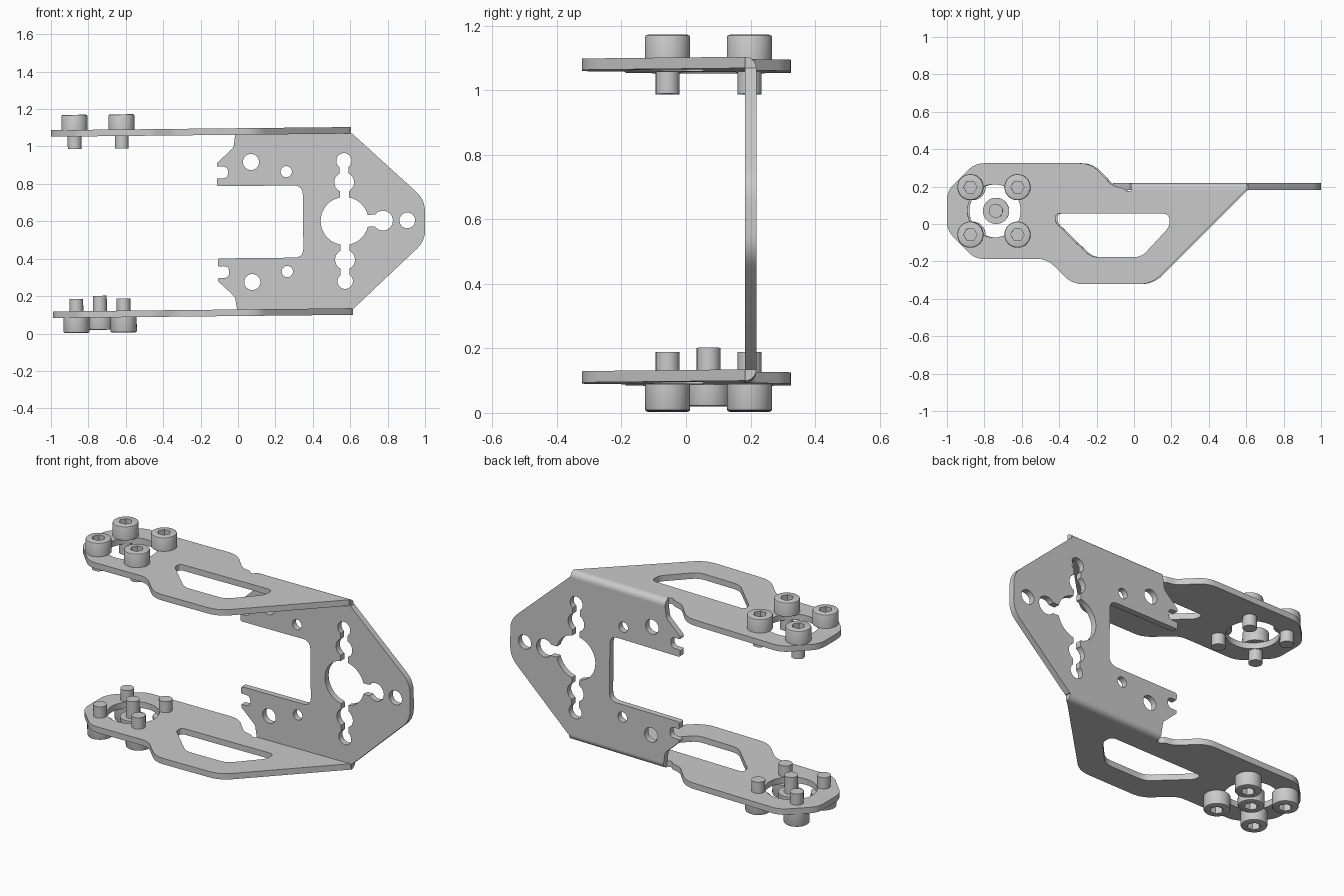
import bpy, bmesh, math
from mathutils import Matrix, Vector

if "Cube" in bpy.data.objects:
    bpy.data.objects.remove(bpy.data.objects["Cube"])

MID = 0.5955               # height of the mirror plane
T = 0.035                  # sheet thickness
INNER, OUTER = 0.467, 0.502
TILT = Matrix.Translation((0, 0, MID)) @ Matrix.Rotation(-math.radians(0.6), 4, 'Y')

metal = bpy.data.materials.new("grey metal")
metal.use_nodes = True
colour = (0.59, 0.59, 0.59, 1)
metal.diffuse_color = colour
metal.node_tree.nodes["Principled BSDF"].inputs["Base Color"].default_value = colour


def rounded(corners, steps=5):
    """Outline with each corner (x, y, cut length) rounded off."""
    out = []
    for i, (x, y, d) in enumerate(corners):
        p = Vector((x, y))
        if d == 0:
            out.append(p)
            continue
        a = Vector(corners[i - 1][:2]) - p
        b = Vector(corners[(i + 1) % len(corners)][:2]) - p
        a, b = p + a.normalized() * d, p + b.normalized() * d
        for k in range(steps + 1):
            t = k / steps
            out.append(a * (1 - t) ** 2 + p * 2 * t * (1 - t) + b * t * t)
    return out


def circle(x, y, r, n=32):
    return [Vector((x + r * math.cos(2 * math.pi * k / n),
                    y + r * math.sin(2 * math.pi * k / n))) for k in range(n)]


def box(x0, y0, x1, y1):
    return [Vector(p) for p in ((x0, y0), (x1, y0), (x1, y1), (x0, y1))]


def add_prism(bm, points, z0, z1):
    face = bm.faces.new([bm.verts.new((p.x, p.y, z0)) for p in points])
    ext = bmesh.ops.extrude_face_region(bm, geom=[face])
    verts = [v for v in ext["geom"] if isinstance(v, bmesh.types.BMVert)]
    bmesh.ops.translate(bm, verts=verts, vec=(0, 0, z1 - z0))
    bmesh.ops.recalc_face_normals(bm, faces=bm.faces)


def prism(name, points, z0, z1):
    bm = bmesh.new()
    add_prism(bm, points, z0, z1)
    return finish(name, bm)


def finish(name, bm):
    mesh = bpy.data.meshes.new(name)
    bm.to_mesh(mesh)
    bm.free()
    mesh.materials.append(metal)
    obj = bpy.data.objects.new(name, mesh)
    bpy.context.collection.objects.link(obj)
    return obj


def cut(obj, points, z0=-1, z1=1):
    """Cut a prism-shaped opening through an object."""
    cutter = prism("cutter", points, z0, z1)
    mod = obj.modifiers.new("opening", 'BOOLEAN')
    mod.operation, mod.solver, mod.object = 'DIFFERENCE', 'EXACT', cutter
    bpy.context.view_layer.objects.active = obj
    bpy.ops.object.modifier_apply(modifier=mod.name)
    bpy.data.objects.remove(cutter)


def mirrored(obj, name):
    """Copy of an object flipped to the lower side."""
    copy = bpy.data.objects.new(name, obj.data.copy())
    copy.data.transform(Matrix.Scale(-1, 4, (0, 0, 1)))
    copy.data.flip_normals()
    bpy.context.collection.objects.link(copy)
    parts.append(copy)


parts = []
BEND_Y = 0.183

# Side arms: long flanges with a window and a round mounting hole
arm = prism("upper_arm", rounded([
    (-0.995, -0.035, .05), (-0.845, -0.187, .05), (-0.46, -0.187, .05), (-0.325, -0.322, .06),
    (0.10, -0.322, .07), (0.604, BEND_Y, 0), (0, BEND_Y, 0), (-0.03, 0.17, .01),
    (-0.05, 0.19, .01), (-0.11, 0.205, .02), (-0.225, 0.325, .06), (-0.845, 0.325, .05),
    (-0.995, 0.175, .05)]), INNER, OUTER)
cut(arm, rounded([(-0.415, 0.055, .022), (-0.415, 0.008, .022), (-0.225, -0.177, .04),
                  (0.045, -0.177, .04), (0.195, -0.015, .03), (0.195, 0.055, .035)]))
CX, CY = -0.743, 0.07
cut(arm, circle(CX, CY, 0.142, 48))
parts.append(arm)
mirrored(arm, "lower_arm")

# Web plate, drawn flat and then stood upright at the back
half = [(1.0, 0.11, .06), (0.615, INNER, 0), (-0.01, INNER, 0), (-0.02, 0.40, .012),
        (-0.11, 0.315, .008), (-0.11, 0.298, .005), (-0.05, 0.298, .03), (-0.05, 0.235, .03),
        (-0.11, 0.235, .005), (-0.11, 0.193, .01), (0.348, 0.193, .05)]
web = prism("web_plate", rounded(half + [(x, -y, d) for x, y, d in reversed(half)]), 0, T)
HX = 0.57
cut(web, circle(HX, 0, 0.128, 48))
cut(web, circle(0.775, 0, 0.053))
cut(web, box(HX, -0.032, 0.775, 0.032))
cut(web, circle(0.905, 0, 0.042))
for s in (1, -1):
    cut(web, circle(HX, s * 0.207, 0.053))
    cut(web, circle(HX, s * 0.322, 0.041))
    cut(web, box(HX - 0.024, min(0, s * 0.3), HX + 0.024, max(0, s * 0.3)))
    cut(web, circle(0.073, s * 0.321, 0.043))
    cut(web, circle(0.261, s * 0.267, 0.03))
web.data.transform(Matrix.Translation((0, BEND_Y + T, 0)) @ Matrix.Rotation(math.pi / 2, 4, 'X'))
parts.append(web)

# Rounded bends joining the arms to the web
arc = [Vector((0, 0))] + [Vector((T * math.cos(k * math.pi / 16), T * math.sin(k * math.pi / 16)))
                          for k in range(9)]
bend = prism("upper_bend", arc, -0.01, 0.61)
to_x = Matrix(((0, 0, 1, 0), (1, 0, 0, BEND_Y), (0, 1, 0, INNER), (0, 0, 0, 1)))
bend.data.transform(to_x)
parts.append(bend)
mirrored(bend, "lower_bend")

# Socket-head screw: underside of the head sits at z = 0
HEAD_R, HEAD_H = 0.07, 0.081
bm = bmesh.new()
add_prism(bm, circle(0, 0, HEAD_R), 0, HEAD_H)
rim = [e for e in bm.edges if all(v.co.z > 0.01 for v in e.verts)]
bmesh.ops.bevel(bm, geom=rim, offset=0.008, segments=2, profile=0.5, affect='EDGES')
screw = finish("screw", bm)
cut(screw, circle(0, 0, 0.036, 6), 0.04, 0.2)
bm = bmesh.new()
bm.from_mesh(screw.data)
add_prism(bm, circle(0, 0, 0.037, 24), -0.101, 0.002)
bm.to_mesh(screw.data)
bm.free()


def add_screw(name, x, y, z):
    obj = bpy.data.objects.new(name, screw.data.copy())
    obj.data.transform(Matrix.Translation((x, y, z)))
    bpy.context.collection.objects.link(obj)
    parts.append(obj)
    return obj


# Four screws on each arm, plus a centre screw below
count = 0
for dx in (-0.126, 0.126):
    for dy in (-0.127, 0.127):
        count += 1
        top = add_screw(f"upper_screw_{count}", CX + dx, CY + dy, OUTER)
        mirrored(top, f"lower_screw_{count}")
centre = add_screw("spare", CX, CY, 0.487)
mirrored(centre, "lower_centre_screw")
parts.remove(centre)
for spare in (centre, screw):
    bpy.data.objects.remove(spare)

# Place everything and shade
bpy.ops.object.select_all(action='DESELECT')
for obj in parts:
    obj.data.transform(TILT)
    obj.select_set(True)
bpy.context.view_layer.objects.active = parts[0]
bpy.ops.object.shade_smooth_by_angle(angle=math.radians(30))
